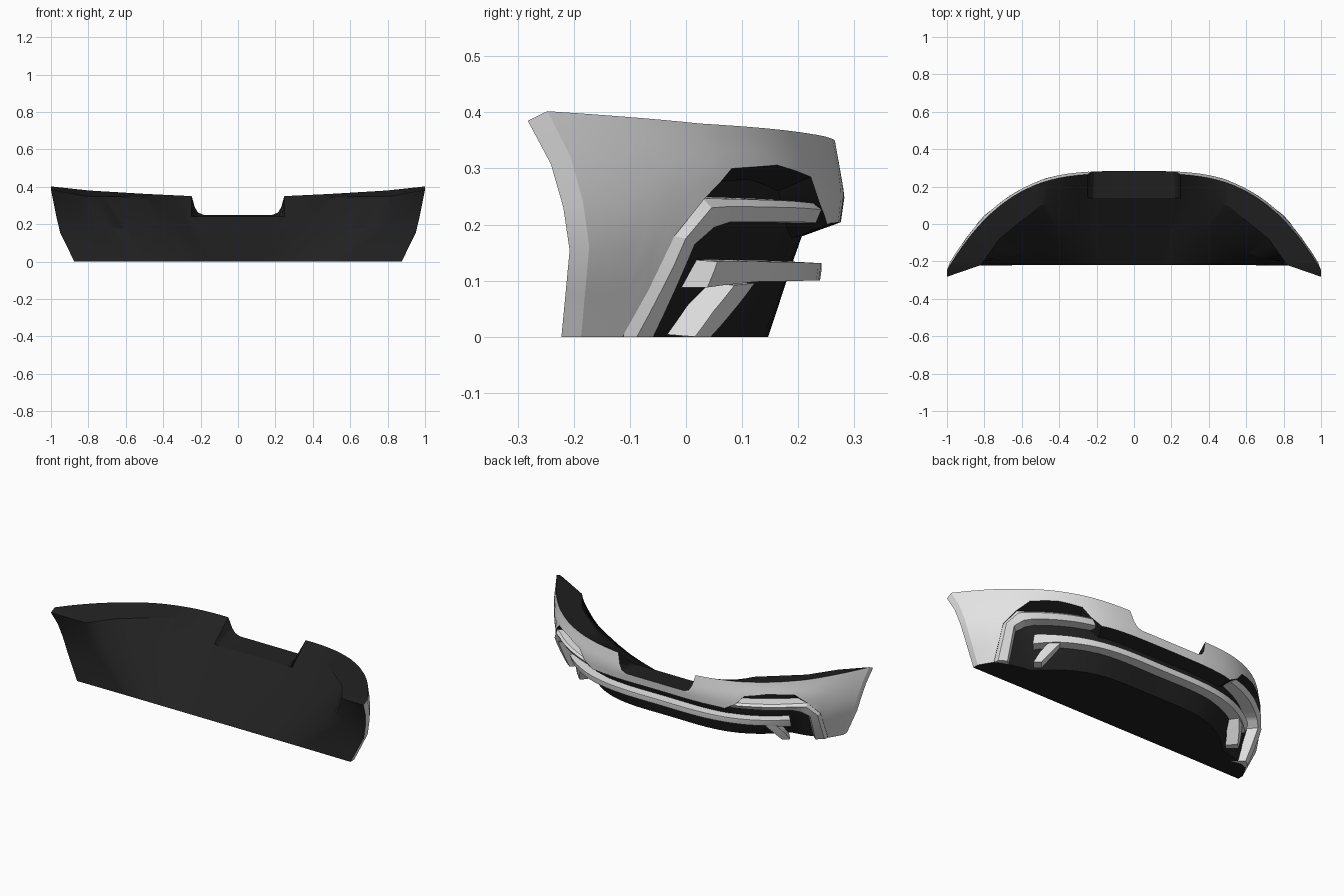
import bpy, bmesh, math

old = bpy.data.objects.get("Cube")
if old:
    bpy.data.objects.remove(old, do_unlink=True)


def material(name, value):
    m = bpy.data.materials.new(name)
    m.use_nodes = True
    color = (value, value, value, 1)
    m.diffuse_color = color
    m.node_tree.nodes["Principled BSDF"].inputs["Base Color"].default_value = color
    return m


GREY = material("light grey paint", 0.77)
BLACK = material("black plastic", 0.015)


def interp(table, v):
    """Piecewise linear lookup in a list of (key, value)."""
    if v <= table[0][0]:
        return table[0][1]
    for (a, p), (b, q) in zip(table, table[1:]):
        if v <= b:
            return p + (q - p) * (v - a) / (b - a)
    return table[-1][1]


# Curved skin: u runs across the width, z is height, d is depth below the skin
WIDTH = [(0, .875), (.17, .955), (.4, 1)]
SWEEP = [(0, .06), (.165, .075), (.295, .055), (.4, 0)]
BULGE = [(.2, -.008), (.255, 0), (.35, -.014)]
TOP = [(.19, .25), (.22, .262), (.236, .29), (.25, .35), (.5, .362), (.8, .38), (1, .402)]
LOWER = [(0, .205), (.4, .203), (.44, .2), (.5, .235), (.54, .285),
         (.655, .306), (.77, .3), (.83, .247), (.885, .18), (.95, 0)]
INSET = [(.82, 1), (.89, .45), (.95, 0)]
# Inner edge of the top lip
LIP_X = [(0, 0), (.5, .5), (.8, .72), (1, .82)]
LIP_Y = [(.26, .14), (.5, .1), (.8, -.08), (1, -.22)]
LIP_Z = [(.26, .24), (.5, .345), (1, .35)]


def skin(u, z, d=0):
    x = u * interp(WIDTH, z)
    y = .283 - .53 * abs(u) ** 3.2 + interp(SWEEP, z) * u * u
    y += interp(BULGE, z) * (1 - u * u)
    length = math.hypot(x, y + .75)
    return (x - d * x / length, y - d * (y + .75) / length, z)


def finish(name, bm, mats):
    bmesh.ops.remove_doubles(bm, verts=bm.verts, dist=.0004)
    bmesh.ops.recalc_face_normals(bm, faces=bm.faces)
    mesh = bpy.data.meshes.new(name)
    bm.to_mesh(mesh)
    bm.free()
    for m in mats:
        mesh.materials.append(m)
    ob = bpy.data.objects.new(name, mesh)
    bpy.context.collection.objects.link(ob)
    bpy.ops.object.select_all(action='DESELECT')
    ob.select_set(True)
    bpy.context.view_layer.objects.active = ob
    bpy.ops.object.shade_smooth_by_angle(angle=math.radians(22))


def loft(rings, grey_strips, caps):
    """Join closed sections and cap both ends; strips past grey_strips are black."""
    bm = bmesh.new()
    rows = [[bm.verts.new(p) for p in ring] for ring in rings]
    n = len(rows[0])
    for a, b in zip(rows, rows[1:]):
        for j in range(n):
            k = (j + 1) % n
            f = bm.faces.new((a[j], a[k], b[k], b[j]))
            f.material_index = 0 if j < grey_strips else 1
    for row in (rows[0], rows[-1]):
        for cap in caps:
            f = bm.faces.new([row[i] for i in cap])
            f.material_index = 0 if grey_strips == n else 1
    return bm


# Bumper: painted skin outside, recessed black core and wedge-shaped inside
STEPS = 5


def section(u, flange=0):
    s, a = (1 if u >= 0 else -1), abs(u)
    top, low = interp(TOP, a), interp(LOWER, a)
    ring = []
    for i in range(STEPS + 1):
        x, y, z = skin(u, top + (low - top) * i / STEPS)
        lift = .017 * (1 - i / STEPS) if flange else 0
        ring.append((x, y - flange, z - lift))
    if flange:
        ring += [ring[-1]] * 3
    else:
        k = interp(INSET, a)
        ring += [skin(u, low - .025 * k, .07 * k), skin(u, min(.15, low * .7), .083 * k),
                 skin(u, 0, .13 * k)]
    chord = (.57 * u, -.22, 0)
    lip = (s * interp(LIP_X, a), interp(LIP_Y, a), interp(LIP_Z, a))
    knee = [(c + l) / 2 for c, l in zip(chord, lip)]
    knee[0] += .1 * s * a ** 12
    knee[1] += .025 * a ** 12
    knee[2] += .025 * a ** 12
    return ring + [chord, tuple(knee), lip]


half = [0, .1, .19, .22, .236, .25, .26, .3, .36, .4, .44, .47, .5, .54, .6, .655,
        .71, .77, .8, .83, .857, .885, .92, .95, .975, 1]
columns = [-u for u in reversed(half[1:])] + half
rings = [section(-1, .035)] + [section(u) for u in columns] + [section(1, .035)]
end_caps = [(0, 1, 11), (1, 2, 10, 11), (2, 3, 10), (3, 4, 10), (4, 5, 9, 10)]
finish("bumper_shell", loft(rings, STEPS, end_caps), [GREY, BLACK])


# Trim strips: each station gives the upper and lower edge and the depth of the face
def trim(name, stations, lift, depth, side=1, whole=False):
    path = []
    for a, b in zip(stations, stations[1:]):
        path += [[p + (q - p) * i / 4 for p, q in zip(a, b)] for i in range(4)]
    path.append(stations[-1])
    if whole:
        path += [(-a, b, -c, d, e) for a, b, c, d, e in reversed(path[:-1])]
    rings = []
    for ua, za, ub, zb, d in path:
        ua, ub = ua * side, ub * side
        um, zm = ua + (ub - ua) * .33, za + (zb - za) * .33
        rings.append([skin(ua, za, d), skin(um, zm, d - lift), skin(ub, zb, d + .003),
                      skin(ub, zb, depth), skin(ua, za + .004, depth)])
    finish(name, loft(rings, 5, [range(5)]), [GREY])


upper = [(.95, 0, .905, 0, .003), (.885, .18, .85, .165, .003), (.83, .247, .81, .195, .006),
         (.79, .246, .77, .205, .012), (.6, .242, .58, .205, .014),
         (.5, .238, .47, .203, .012)]
foot = [(.81, 0, .775, 0, .045), (.775, .046, .725, .047, .045), (.73, .092, .67, .096, .045)]
bar = [(.78, .134, .795, .088, .038), (.755, .135, .76, .092, .038),
       (.68, .134, .68, .098, .038), (.45, .132, .45, .1, .036),
       (.2, .131, .2, .1, .034), (0, .131, 0, .1, .034)]
for side, label in ((1, "left"), (-1, "right")):
    trim(label + "_upper_trim", upper, .012, .085, side)
    trim(label + "_lower_trim_foot", foot, 0, .112, side)
trim("lower_trim_bar", bar, 0, .112, whole=True)
